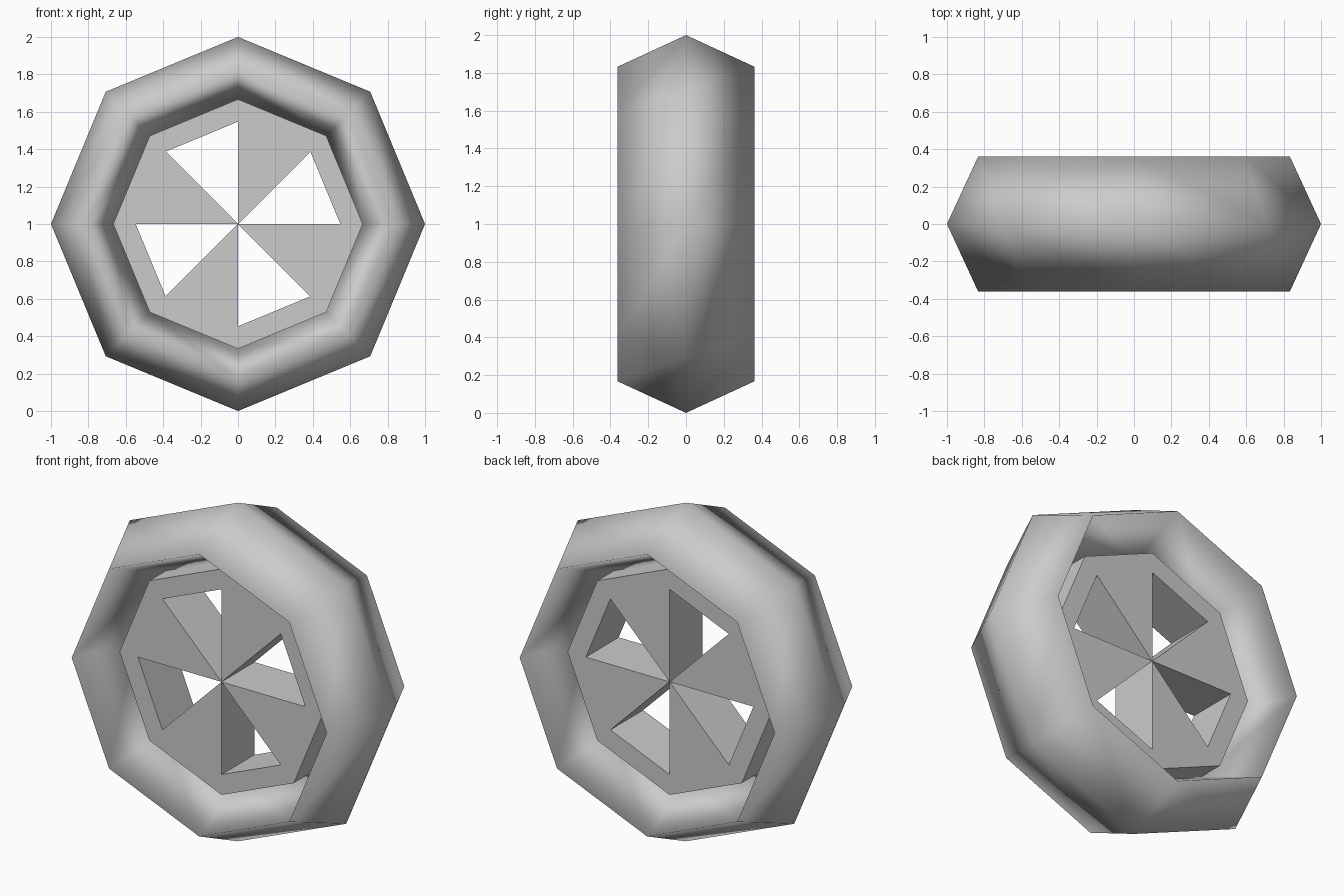
import bpy, bmesh
from math import sin, cos, pi

cube = bpy.data.objects.get("Cube")
if cube:
    bpy.data.objects.remove(cube)

SIDES = 8
HUB_RADIUS = 0.667
HOLE_RADIUS = 0.547
HUB_HALF = 0.153

grey = bpy.data.materials.new("light_grey")
grey.use_nodes = True
grey.diffuse_color = (0.6, 0.6, 0.6, 1)
grey.node_tree.nodes["Principled BSDF"].inputs["Base Color"].default_value = (0.6, 0.6, 0.6, 1)


def ring_point(radius, y, i):
    """Point on the wheel circle, standing upright with its axle along y."""
    a = 2 * pi * i / SIDES
    return (radius * cos(a), y, 1 + radius * sin(a))


def make_object(name, bm):
    bmesh.ops.recalc_face_normals(bm, faces=bm.faces)
    mesh = bpy.data.meshes.new(name)
    bm.to_mesh(mesh)
    bm.free()
    mesh.materials.append(grey)
    obj = bpy.data.objects.new(name, mesh)
    bpy.context.collection.objects.link(obj)
    return obj


# Tyre: diamond section swept round eight sides, smooth shaded
profile = [(1.0, 0), (0.833, 0.362), (0.667, 0), (0.833, -0.362)]
bm = bmesh.new()
rings = [[bm.verts.new(ring_point(r, y, i)) for r, y in profile] for i in range(SIDES)]
for i in range(SIDES):
    a, b = rings[i], rings[(i + 1) % SIDES]
    for j in range(4):
        k = (j + 1) % 4
        face = bm.faces.new((a[j], a[k], b[k], b[j]))
        face.smooth = True
make_object("tyre", bm)

# Hub: flat octagonal disc with a solid rim and alternate wedges left open
bm = bmesh.new()
for i in range(SIDES):
    def pair(radius, n):
        return [bm.verts.new(ring_point(radius, y, n)) for y in (-HUB_HALF, HUB_HALF)]

    outer_a, outer_b = pair(HUB_RADIUS, i), pair(HUB_RADIUS, i + 1)
    inner_a, inner_b = pair(HOLE_RADIUS, i), pair(HOLE_RADIUS, i + 1)
    centre = pair(0, i)
    is_open = i % 2 == 0
    bm.faces.new((outer_a[0], outer_b[0], outer_b[1], outer_a[1]))
    for side in (0, 1):
        bm.faces.new((outer_a[side], outer_b[side], inner_b[side], inner_a[side]))
        if not is_open:
            bm.faces.new((inner_a[side], inner_b[side], centre[side]))
    if is_open:
        # Rim wall at the outer end of the opening
        bm.faces.new((inner_a[0], inner_b[0], inner_b[1], inner_a[1]))
    else:
        # Side walls of the spoke
        for edge in (inner_a, inner_b):
            bm.faces.new((edge[0], centre[0], centre[1], edge[1]))
bmesh.ops.remove_doubles(bm, verts=bm.verts, dist=0.0001)
make_object("spoked_hub", bm)
